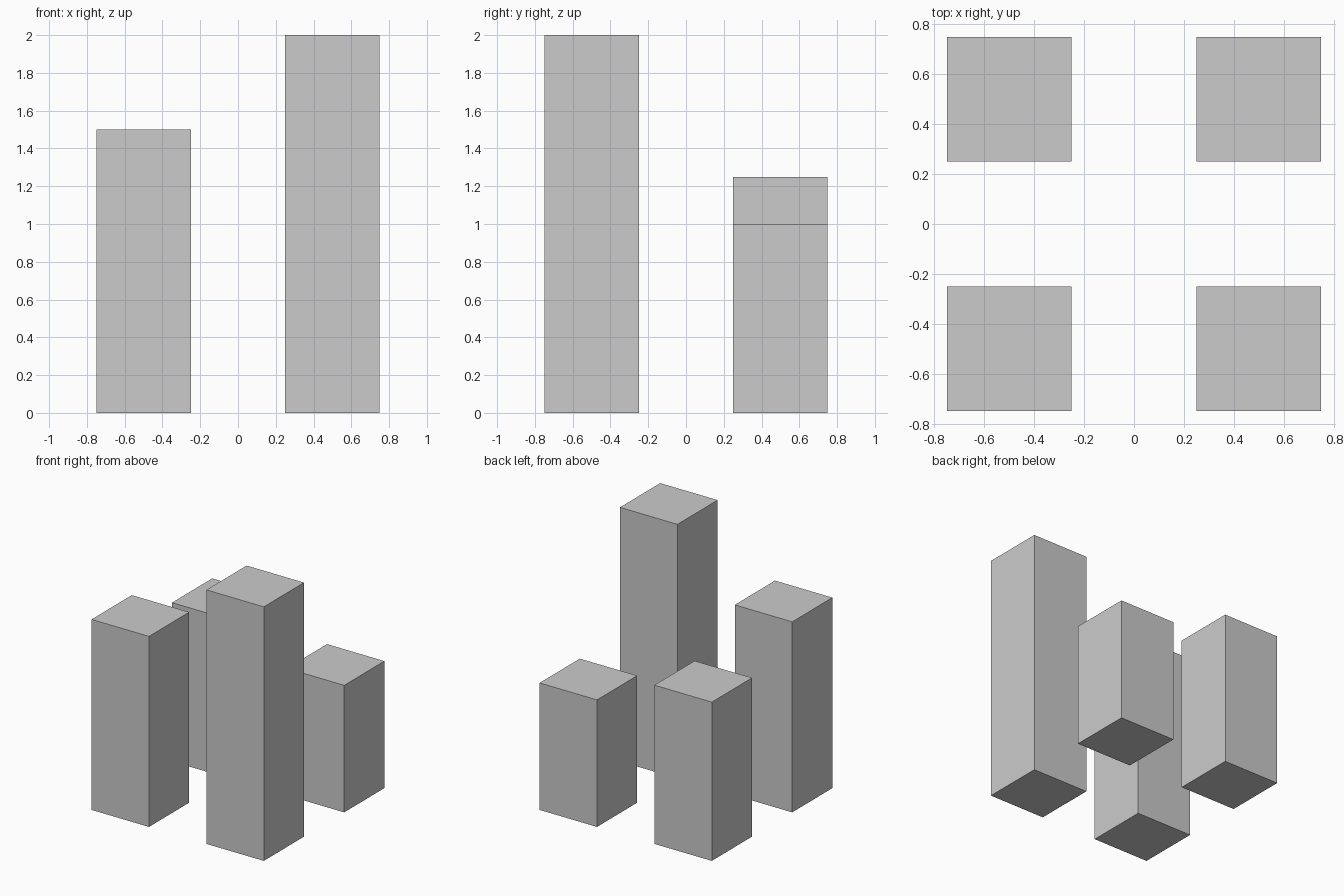
import bpy

if "Cube" in bpy.data.objects:
    bpy.data.objects.remove(bpy.data.objects["Cube"])

WIDTH = 0.5


def tower(name, x, y, height):
    """Square block standing on the ground."""
    bpy.ops.mesh.primitive_cube_add(size=1, location=(x, y, height / 2))
    block = bpy.context.object
    block.name = name
    block.scale = (WIDTH, WIDTH, height)
    bpy.ops.object.transform_apply(location=False, rotation=False, scale=True)


# Four separate blocks in a square, each with its own height
for name, x, y, height in (
    ("front_right_tower", 0.5, -0.5, 2.0),
    ("front_left_tower", -0.5, -0.5, 1.5),
    ("back_left_tower", -0.5, 0.5, 1.25),
    ("back_right_tower", 0.5, 0.5, 1.0),
):
    tower(name, x, y, height)
